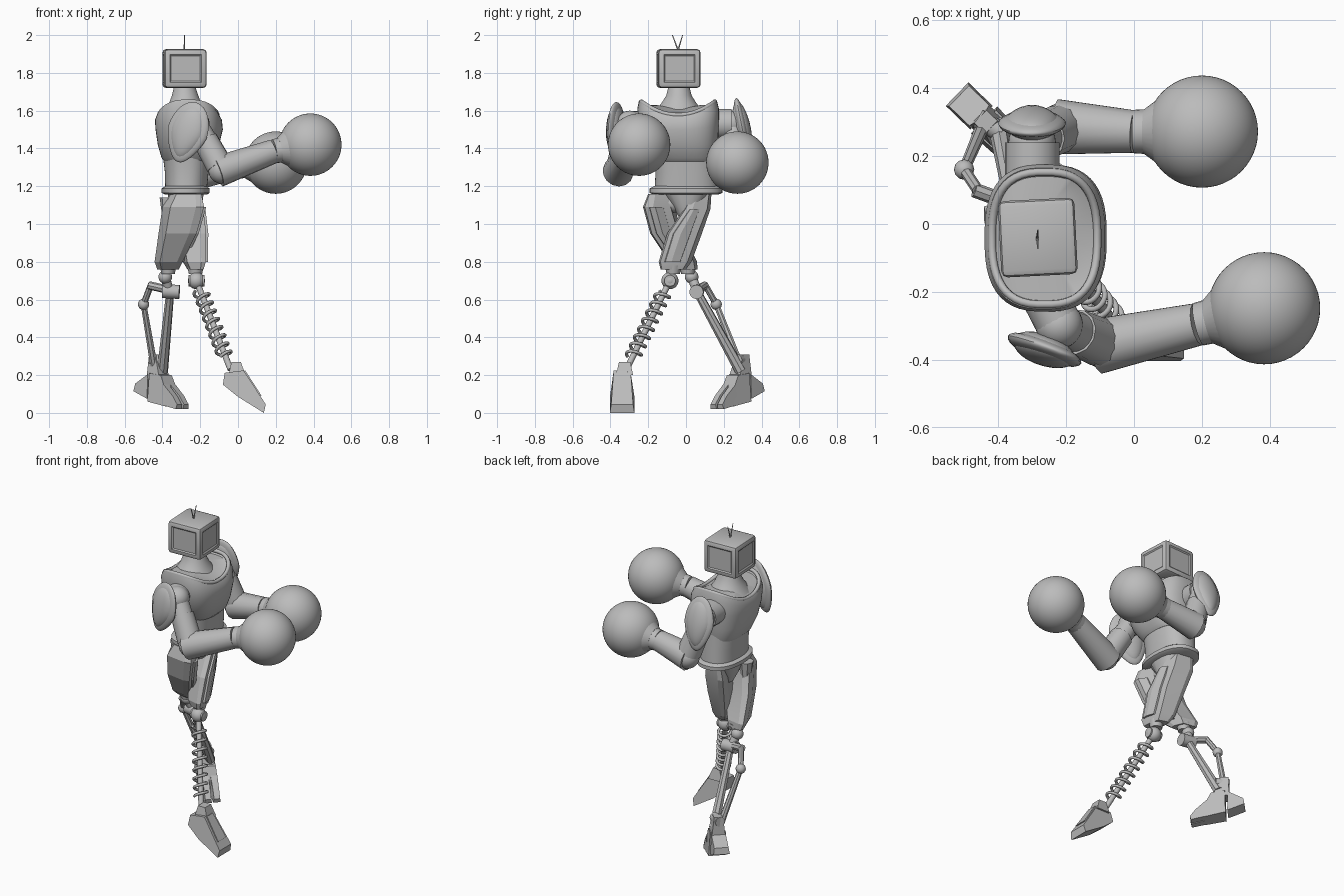
import bpy, bmesh, math
from mathutils import Vector, Matrix, Euler

cube = bpy.data.objects.get("Cube")
if cube:
    bpy.data.objects.remove(cube, do_unlink=True)

GREY = (0.5, 0.5, 0.5, 1)
grey = bpy.data.materials.new("grey metal")
grey.use_nodes = True
grey.diffuse_color = GREY
grey.node_tree.nodes["Principled BSDF"].inputs["Base Color"].default_value = GREY


def link(name, data):
    obj = bpy.data.objects.new(name, data)
    bpy.context.collection.objects.link(obj)
    data.materials.append(grey)
    return obj


def finish(name, bm, angle=35):
    bmesh.ops.recalc_face_normals(bm, faces=bm.faces)
    mesh = bpy.data.meshes.new(name)
    bm.to_mesh(mesh)
    bm.free()
    for p in mesh.polygons:
        p.use_smooth = True
    mesh.set_sharp_from_angle(angle=math.radians(angle))
    return link(name, mesh)


def skin(bm, rings):
    """Bridge equal rings of points and cap both ends."""
    vs = [[bm.verts.new(p) for p in r] for r in rings]
    n = len(vs[0])
    for a, b in zip(vs, vs[1:]):
        for i in range(n):
            bm.faces.new((a[i], a[(i + 1) % n], b[(i + 1) % n], b[i]))
    bm.faces.new(vs[0][::-1])
    bm.faces.new(vs[-1])


def soft(v, power):
    return math.copysign(abs(v) ** power, v)


def loft(name, sections, n=48, power=0.85, angle=35, slant=0):
    """Sections: z, x0, x1, y0, y1 and how far the sides rise."""
    rings = []
    for z, x0, x1, y0, y1, *rise in sections:
        ring = []
        for i in range(n):
            t = 2 * math.pi * (i + 0.5) / n
            c, s = soft(math.cos(t), power), soft(math.sin(t - slant), power)
            lift = rise[0] * s * s if rise else 0
            ring.append(((x0 + x1) / 2 + c * (x1 - x0) / 2,
                         (y0 + y1) / 2 + s * (y1 - y0) / 2, z + lift))
        rings.append(ring)
    bm = bmesh.new()
    skin(bm, rings)
    return finish(name, bm, angle)


def rod(name, a, b, r1, r2=None, seg=20):
    a, b = Vector(a), Vector(b)
    d = b - a
    bm = bmesh.new()
    bmesh.ops.create_cone(bm, cap_ends=True, segments=seg, radius1=r1,
                          radius2=r1 if r2 is None else r2, depth=d.length)
    bm.transform(Matrix.Translation((a + b) / 2)
                 @ d.to_track_quat('Z', 'Y').to_matrix().to_4x4())
    return finish(name, bm)


def ball(name, at, r, seg=24):
    bm = bmesh.new()
    bmesh.ops.create_uvsphere(bm, u_segments=seg, v_segments=seg * 2 // 3, radius=r)
    bm.transform(Matrix.Translation(at))
    return finish(name, bm)


def slab(name, profile, origin, heading):
    """Side profile of (along, height, half width), thickened sideways."""
    d = Vector((math.cos(heading), math.sin(heading), 0))
    side = Vector((-d.y, d.x, 0))
    bm = bmesh.new()
    skin(bm, [[Vector((*origin, z)) + d * u + side * w * k for u, z, w in profile]
              for k in (-1, 1)])
    return finish(name, bm, 20)


def tube(name, pts, r, cyclic=False):
    cu = bpy.data.curves.new(name, 'CURVE')
    cu.dimensions = '3D'
    cu.bevel_depth, cu.bevel_resolution, cu.use_fill_caps = r, 2, True
    sp = cu.splines.new('POLY')
    sp.points.add(len(pts) - 1)
    for p, q in zip(sp.points, pts):
        p.co = (*q, 1)
    sp.use_cyclic_u = cyclic
    return link(name, cu)


def pad(name, at, turn, width):
    """Flattened shield, narrower towards the bottom, with a stepped rim."""
    bm = bmesh.new()
    for sx, sy, sz in ((width, 0.03, 0.165), (width * 0.82, 0.045, 0.145)):
        part = bmesh.ops.create_uvsphere(bm, u_segments=24, v_segments=16, radius=1)
        for v in part["verts"]:
            k = 1 - 0.3 * max(0, -v.co.z)
            v.co = (v.co.x * sx * k, v.co.y * sy, v.co.z * sz)
    bm.transform(Matrix.Translation(at) @ Euler(turn).to_matrix().to_4x4())
    return finish(name, bm)


# Head: rounded box with a shallow panel on each side
bm = bmesh.new()
bmesh.ops.create_cube(bm, size=1)
bmesh.ops.scale(bm, vec=(0.225, 0.225, 0.205), verts=bm.verts)
bmesh.ops.bevel(bm, geom=bm.edges[:], offset=0.018, segments=2, profile=0.5, affect='EDGES')
sides = [f for f in bm.faces if f.calc_area() > 0.02 and abs(f.normal.z) < 0.1]
bmesh.ops.inset_individual(bm, faces=sides, thickness=0.016, depth=0)
bmesh.ops.inset_individual(bm, faces=sides, thickness=0.01, depth=-0.006)
bm.transform(Matrix.Translation((-0.283, -0.04, 1.823)) @ Matrix.Rotation(0.05, 4, 'Z'))
finish("head", bm, 25)
for y, n in ((-0.072, "right"), (-0.018, "left")):
    rod("antenna_" + n, (-0.285, -0.042, 1.92), (-0.283, y, 2.0), 0.004, 0.002, 6)

# Torso
loft("chest", [
    (1.33, -0.39, -0.15, -0.155, 0.15), (1.35, -0.405, -0.13, -0.17, 0.155),
    (1.42, -0.425, -0.10, -0.22, 0.168), (1.50, -0.437, -0.08, -0.25, 0.175, 0.02),
    (1.55, -0.44, -0.085, -0.258, 0.175, 0.06), (1.575, -0.43, -0.10, -0.25, 0.165, 0.075),
    (1.575, -0.41, -0.115, -0.225, 0.14, 0.055), (1.61, -0.375, -0.18, -0.15, 0.075, 0.02)],
    power=0.75)
collar = []
for i in range(48):
    t = 2 * math.pi * (i + 0.5) / 48
    c, s = soft(math.cos(t), 0.75), soft(math.sin(t), 0.75)
    collar.append((-0.263 + 0.155 * c, -0.042 + 0.195 * s, 1.576 + 0.072 * s * s))
tube("collar", collar, 0.012, True)
loft("neck", [(1.59, -0.40, -0.16, -0.17, 0.095), (1.64, -0.365, -0.195, -0.13, 0.055),
              (1.68, -0.35, -0.21, -0.105, 0.03), (1.74, -0.335, -0.23, -0.09, 0.015)], power=1)
loft("abdomen", [(1.18, -0.385, -0.165, -0.165, 0.17), (1.28, -0.388, -0.155, -0.162, 0.165),
                 (1.38, -0.40, -0.145, -0.175, 0.16)])
loft("belt", [(1.155, -0.385, -0.165, -0.17, 0.17), (1.165, -0.405, -0.15, -0.193, 0.193),
              (1.188, -0.405, -0.15, -0.193, 0.193), (1.2, -0.385, -0.165, -0.17, 0.17)])
loft("pelvis", [(1.03, -0.33, -0.21, -0.035, 0.045), (1.09, -0.36, -0.19, -0.07, 0.08),
                (1.165, -0.375, -0.18, -0.13, 0.13)], 16, 0.8)

# Thighs: slanted chamfered armour, each with a raised strip
thigh_left = [(0.76, -0.27, -0.18, -0.135, 0.0), (0.80, -0.295, -0.168, -0.145, 0.03),
              (0.95, -0.325, -0.165, -0.10, 0.085), (1.08, -0.35, -0.18, -0.01, 0.13),
              (1.16, -0.34, -0.20, 0.03, 0.135)]
thigh_right = [(0.76, -0.43, -0.31, -0.04, 0.06), (0.80, -0.445, -0.29, -0.09, 0.06),
               (0.95, -0.425, -0.215, -0.19, -0.02), (1.09, -0.405, -0.175, -0.228, -0.06),
               (1.16, -0.36, -0.19, -0.20, -0.08)]
for n, secs in (("left", thigh_left), ("right", thigh_right)):
    loft("thigh_" + n, secs, 8, 0.55, 15, 0.55)
    loft("thigh_strip_" + n, [(z, x0 + 0.03, x1 + 0.01, y0 + 0.03, y1 - 0.055)
                              for z, x0, x1, y0, y1 in secs[1:-1]], 8, 0.4, 15, 0.4)
    z, x0, x1, y0, y1 = secs[0]
    rod("thigh_cuff_" + n, ((x0 + x1) / 2, (y0 + y1) / 2, z + 0.02),
        ((x0 + x1) / 2, (y0 + y1) / 2, z - 0.025), 0.045, 0.035, 12)
rod("hip_axle", (-0.27, -0.17, 1.11), (-0.27, 0.11, 1.11), 0.05)
rod("hip_cap_right", (-0.37, -0.08, 1.14), (-0.37, -0.08, 1.03), 0.045, 0.03, 8)

# Spring leg: rod with a coil between knee and ankle
knee, ankle = Vector((-0.22, -0.085, 0.70)), Vector((-0.04, -0.315, 0.23))
ball("left_knee", knee, 0.045)
rod("left_knee_drum", knee + Vector((-0.042, 0, 0)), knee + Vector((0.042, 0, 0)), 0.03)
rod("left_shin_rod", knee, ankle, 0.016)
axis = (ankle - knee).normalized()
u = axis.orthogonal().normalized()
w = axis.cross(u)
TURNS, STEPS = 8, 180
coil = []
for i in range(STEPS + 1):
    t = 2 * math.pi * TURNS * i / STEPS
    coil.append(knee.lerp(ankle, 0.12 + 0.74 * i / STEPS)
                + (u * math.cos(t) + w * math.sin(t)) * 0.038)
tube("left_shin_spring", coil, 0.0085)
slab("left_ankle", [(-0.05, 0.2, 0.045), (-0.035, 0.27, 0.03), (0.015, 0.27, 0.03),
                    (0.04, 0.2, 0.045)], (0, -0.325), 0)
slab("left_foot", [(-0.08, 0.15, 0.055), (-0.07, 0.212, 0.045), (0.03, 0.225, 0.045),
                   (0.147, 0.045, 0.058), (0.137, 0.0, 0.065), (0.0, 0.085, 0.065)],
     (0, -0.338), 0)
slab("left_foot_plate", [(0.0, 0.21, 0.03), (0.038, 0.225, 0.03), (0.125, 0.09, 0.04),
                         (0.09, 0.08, 0.04)], (0, -0.338), 0)

# Linkage leg
ball("right_knee", (-0.385, 0.03, 0.72), 0.036)
rod("right_knee_drum", (-0.40, 0.06, 0.645), (-0.31, 0.055, 0.64), 0.037)
rod("right_knee_link", (-0.385, 0.03, 0.72), (-0.365, 0.06, 0.645), 0.025)
rod("right_link_bar", (-0.36, 0.06, 0.65), (-0.47, 0.10, 0.675), 0.022, seg=8)
rod("right_link_arm", (-0.46, 0.10, 0.68), (-0.5, 0.16, 0.575), 0.017, seg=8)
ball("right_link_joint", (-0.5, 0.16, 0.575), 0.03, 12)
rod("right_rear_rod", (-0.5, 0.16, 0.575), (-0.44, 0.30, 0.22), 0.016, 0.021, 8)
rod("right_shin", (-0.36, 0.065, 0.63), (-0.40, 0.29, 0.22), 0.022, 0.03, 8)
rod("right_ankle", (-0.46, 0.31, 0.28), (-0.39, 0.27, 0.28), 0.03)
HEADING, BASE = math.radians(-44), (-0.42, 0.285)
slab("right_ankle_block", [(-0.05, 0.18, 0.042), (-0.045, 0.31, 0.026), (0.0, 0.31, 0.026),
                           (0.045, 0.18, 0.042)], BASE, HEADING)
slab("right_heel", [(-0.14, 0.115, 0.048), (-0.132, 0.155, 0.042), (-0.04, 0.205, 0.042),
                    (-0.04, 0.075, 0.048)], BASE, HEADING)
slab("right_foot", [(-0.03, 0.06, 0.056), (-0.025, 0.21, 0.046), (0.055, 0.20, 0.042),
                    (0.09, 0.13, 0.045), (0.095, 0.035, 0.05)], BASE, HEADING)
for k, n in ((-1, "outer"), (1, "inner")):
    base = (BASE[0] + 0.026 * k * 0.69, BASE[1] + 0.026 * k * 0.72)
    slab("right_toe_" + n, [(0.06, 0.045, 0.024), (0.08, 0.15, 0.02), (0.145, 0.09, 0.018),
                            (0.178, 0.045, 0.018), (0.172, 0.02, 0.022)], base, HEADING)

# Arms: side, root, shoulder, elbow, wrist, glove, socket radius
ARMS = (("right", (-0.27, -0.20, 1.53), (-0.22, -0.297, 1.53), (-0.085, -0.355, 1.285),
         (0.19, -0.295, 1.385), (0.383, -0.248, 1.42), 0.068),
        ("left", (-0.30, 0.12, 1.53), (-0.30, 0.24, 1.53), (-0.21, 0.285, 1.265),
         (0.0, 0.272, 1.305), (0.2, 0.272, 1.325), 0.08))
for n, root, shoulder, elbow, wrist, glove, socket in ARMS:
    s, e, w, g = map(Vector, (shoulder, elbow, wrist, glove))
    rod("shoulder_socket_" + n, root, s, socket)
    ball("shoulder_" + n, s, 0.07)
    rod("upper_arm_" + n, s, e, 0.058, 0.065)
    rod("upper_arm_cuff_" + n, s.lerp(e, 0.35), s.lerp(e, 0.9), 0.068, 0.072, 12)
    ball("elbow_" + n, e, 0.072)
    rod("forearm_" + n, e - (w - e) * 0.08, w, 0.083, 0.064, 14)
    rod("wrist_" + n, w, w.lerp(g, 0.18), 0.064, 0.066)
    rod("glove_cuff_" + n, w.lerp(g, 0.15), w.lerp(g, 0.55), 0.066, 0.125, 32)
    ball("glove_" + n, g, 0.165, 48)
pad("shoulder_pad_right", (-0.268, -0.37, 1.485), (-0.08, 0.3, -0.39), 0.115)
pad("shoulder_pad_left", (-0.30, 0.298, 1.505), (0.2, 0, 0), 0.1)
